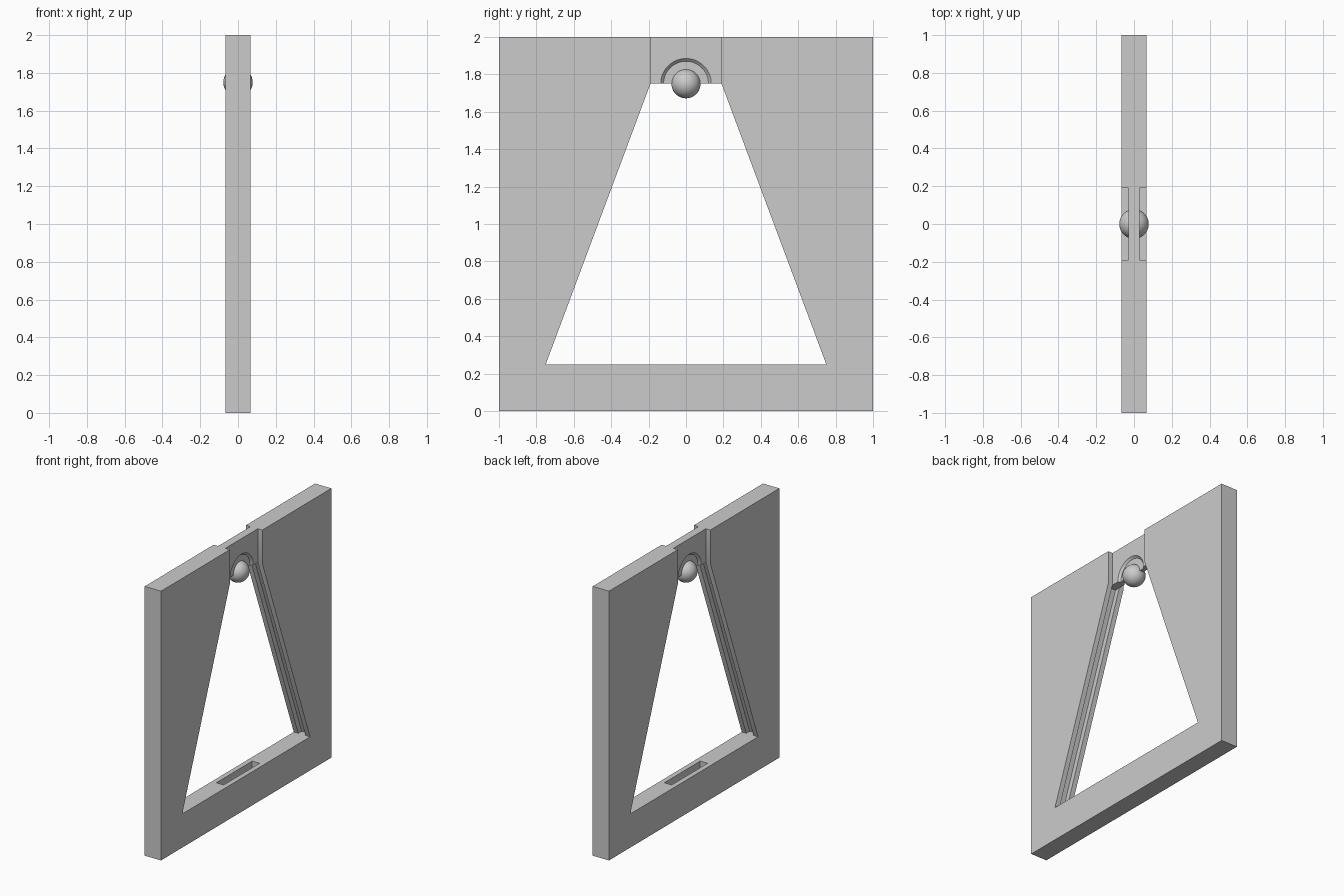
import bpy, bmesh, math
from mathutils import Matrix

if "Cube" in bpy.data.objects:
    bpy.data.objects.remove(bpy.data.objects["Cube"])

T = 0.067          # half thickness of the plate
WEB = 0.03         # half thickness of the thin bridge and grooves
TOP, BOT = 1.75, 0.25


def new_object(name, bm):
    bmesh.ops.recalc_face_normals(bm, faces=bm.faces)
    mesh = bpy.data.meshes.new(name)
    bm.to_mesh(mesh)
    bm.free()
    obj = bpy.data.objects.new(name, mesh)
    bpy.context.collection.objects.link(obj)
    return obj


def prism(name, outline, x0, x1):
    """Extrude a y-z outline along x."""
    bm = bmesh.new()
    face = bm.faces.new([bm.verts.new((x0, y, z)) for y, z in outline])
    ext = bmesh.ops.extrude_face_region(bm, geom=[face])
    bmesh.ops.translate(bm, vec=(x1 - x0, 0, 0),
                        verts=[v for v in ext["geom"] if isinstance(v, bmesh.types.BMVert)])
    return new_object(name, bm)


def rect(y, z0, z1):
    return [(-y, z0), (y, z0), (y, z1), (-y, z1)]


def trapezoid(extra):
    return [(-0.75 - extra, BOT), (0.75 + extra, BOT), (0.19 + extra, TOP), (-0.19 - extra, TOP)]


def cut(target, cutter):
    mod = target.modifiers.new("cut", "BOOLEAN")
    mod.operation = "DIFFERENCE"
    mod.solver = "EXACT"
    mod.object = cutter
    bpy.context.view_layer.objects.active = target
    bpy.ops.object.modifier_apply(modifier=mod.name)
    bpy.data.objects.remove(cutter)


# Square plate with trapezoid window
frame = prism("frame", rect(1, 0, 2), -T, T)
cut(frame, prism("window_cutter", trapezoid(0), -0.2, 0.2))

# Grooves in the slanted walls and slot in the sill
cut(frame, prism("groove_cutter", trapezoid(0.04), -WEB, WEB))
cut(frame, prism("slot_cutter", rect(0.21, 0.19, 0.4), -WEB, WEB))

# Recess on each side of the bridge, with a half-round socket around the ball
for s in (-1, 1):
    cut(frame, prism("recess_cutter", rect(0.19, 1.7, 2.1), s * WEB, s * 0.2))
    bm = bmesh.new()
    bmesh.ops.create_cone(bm, cap_ends=True, segments=64, radius1=0.12, radius2=0.15, depth=0.03,
                          matrix=Matrix.Translation((s * 0.03, 0, TOP))
                          @ Matrix.Rotation(s * math.pi / 2, 4, "Y"))
    cut(frame, new_object("socket_cutter", bm))

# Pivot ball
bm = bmesh.new()
bmesh.ops.create_uvsphere(bm, u_segments=32, v_segments=20, radius=0.078,
                          matrix=Matrix.Translation((0, 0, TOP)))
ball = new_object("pivot_ball", bm)

for obj in (frame, ball):
    bpy.ops.object.select_all(action="DESELECT")
    obj.select_set(True)
    bpy.context.view_layer.objects.active = obj
    bpy.ops.object.shade_smooth_by_angle(angle=math.radians(30))
